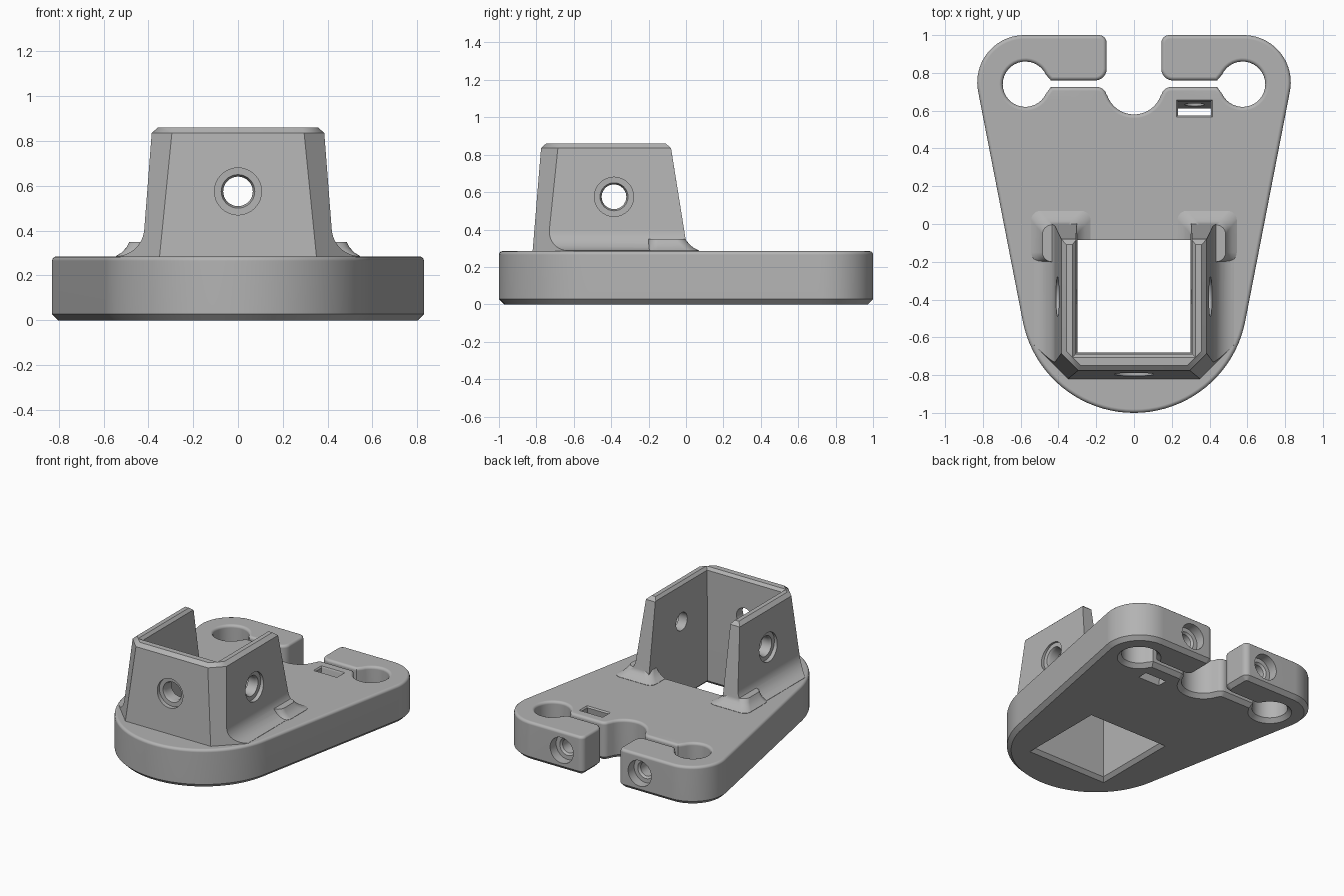
import bpy, bmesh, math
from mathutils import Matrix, Vector

if "Cube" in bpy.data.objects:
    bpy.data.objects.remove(bpy.data.objects["Cube"])

grey = bpy.data.materials.new("matte grey")
grey.use_nodes = True
grey.diffuse_color = (0.45, 0.45, 0.45, 1)
grey.node_tree.nodes["Principled BSDF"].inputs["Base Color"].default_value = (0.45, 0.45, 0.45, 1)


def finish(name, bm):
    bmesh.ops.recalc_face_normals(bm, faces=bm.faces[:])
    mesh = bpy.data.meshes.new(name)
    bm.to_mesh(mesh)
    bm.free()
    mesh.materials.append(grey)
    obj = bpy.data.objects.new(name, mesh)
    bpy.context.collection.objects.link(obj)
    return obj


def loft(sections):
    """Skin a stack of equal-length 3D loops and cap both ends."""
    bm = bmesh.new()
    rings = [[bm.verts.new(p) for p in s] for s in sections]
    n = len(rings[0])
    for a, b in zip(rings, rings[1:]):
        for i in range(n):
            j = (i + 1) % n
            bm.faces.new((a[i], a[j], b[j], b[i]))
    bm.faces.new(rings[0][::-1])
    bm.faces.new(rings[-1])
    bmesh.ops.recalc_face_normals(bm, faces=bm.faces[:])
    return bm


def arc(cx, cy, r, a0, a1, n):
    angles = [math.radians(a0 + (a1 - a0) * i / n) for i in range(n + 1)]
    return [(cx + r * math.cos(a), cy + r * math.sin(a)) for a in angles]


def rect(x0, x1, y0, y1, z):
    return [(x0, y0, z), (x1, y0, z), (x1, y1, z), (x0, y1, z)]


def round_rect(x0, x1, y0, y1, r, z):
    pts = (arc(x1 - r, y1 - r, r, 0, 90, 6) + arc(x0 + r, y1 - r, r, 90, 180, 6)
           + arc(x0 + r, y0 + r, r, 180, 270, 6) + arc(x1 - r, y0 + r, r, 270, 360, 6))
    return [(x, y, z) for x, y in pts]


def boolean(target, tool, operation):
    mod = target.modifiers.new("join", "BOOLEAN")
    mod.operation = operation
    mod.solver = "EXACT"
    mod.object = tool
    bpy.context.view_layer.objects.active = target
    bpy.ops.object.modifier_apply(modifier=mod.name)
    bpy.data.objects.remove(tool)


def bore(target, steps, origin, direction):
    """Cut a stepped round hole; steps are (radius, depth) along direction."""
    bm = loft([[(x, y, d) for x, y in arc(0, 0, r, 0, 348.75, 31)] for r, d in steps])
    turn = Vector((0, 0, 1)).rotation_difference(Vector(direction)).to_matrix().to_4x4()
    bm.transform(Matrix.Translation(origin) @ turn)
    boolean(target, finish("bore_cutter", bm), "DIFFERENCE")


def mirrored(half):
    """Close a half outline whose first and last points lie on the centre line."""
    return half + [(-x, y) for x, y in half[-2:0:-1]]


# Base plate: tapered outline with clamp holes, slits and a centre notch
half = [(0, -1)] + arc(0, -0.4, 0.6, -90, -11, 20)[1:]
half += arc(0.58, 0.75, 0.25, -11, 90, 20)
half += arc(0.185, 0.96, 0.04, 90, 180, 6)
half += arc(0.205, 0.82, 0.06, 180, 270, 6)
half += [(0.44, 0.76)] + arc(0.575, 0.74, 0.12, 155, -155, 30) + [(0.44, 0.725)]
half += arc(0.195, 0.675, 0.05, 90, 165, 6)
half += arc(0, 0.73, 0.15, -20, -90, 10)[:-1] + [(0, 0.58)]
outline = mirrored(half)
top = 0.285
bm = loft([[(x, y, z) for x, y in outline] for z in (0, top)])
for z, width, segments in ((0, 0.028, 1), (top, 0.02, 3)):
    rim = [e for e in bm.edges if all(abs(v.co.z - z) < 1e-5 for v in e.verts)]
    bmesh.ops.bevel(bm, geom=rim, offset=width, segments=segments, profile=0.5,
                    affect="EDGES", clamp_overlap=False)
bracket = finish("mounting_bracket", bm)

# Socket tower: flared profile trimmed by sloping front, back and corner planes
half = [(0, 0.2), (0.53, 0.2)] + arc(0.545, 0.413, 0.127, 263, 185, 10)
half += [(0.383, 0.86), (0, 0.86)]
bm = loft([[(x, y, z) for x, z in mirrored(half)] for y in (-1, 0.3)])
planes = [((0, -0.82, top), (0, -0.55, 0.045)),
          ((0, 0, 0.335), (0, 0.5, 0.08)),
          ((0.35, -0.82, top), (0.55, -0.55, 0.1)),
          ((-0.35, -0.82, top), (-0.55, -0.55, 0.1))]
for point, normal in planes:
    geom = bm.verts[:] + bm.edges[:] + bm.faces[:]
    cut = bmesh.ops.bisect_plane(bm, geom=geom, dist=1e-6, plane_co=point,
                                 plane_no=Vector(normal).normalized(), clear_outer=True)
    edges = [e for e in cut["geom_cut"] if isinstance(e, bmesh.types.BMEdge)]
    bmesh.ops.edgeloop_fill(bm, edges=edges)
bmesh.ops.recalc_face_normals(bm, faces=bm.faces[:])
bmesh.ops.dissolve_limit(bm, angle_limit=0.005, verts=bm.verts[:], edges=bm.edges[:])
rim = [e for e in bm.edges if all(v.co.z > 0.859 for v in e.verts)]
bmesh.ops.bevel(bm, geom=rim, offset=0.025, segments=1, affect="EDGES", clamp_overlap=False)
tower = finish("socket_tower", bm)

# Open-backed socket inside the tower
cavity = loft([rect(-x, x, y, 0.6, z) for x, y, z in
               ((0.3, -0.68, 0.1), (0.308, -0.688, 0.84), (0.335, -0.715, 0.87))])
boolean(tower, finish("cavity_cutter", cavity), "DIFFERENCE")

# Side and front screw holes of the tower
hole = [(0.105, -0.1), (0.105, 0.025), (0.075, 0.026), (0.066, 0.045), (0.066, 0.25)]
bore(tower, hole, (0, -0.797, 0.575), (0, 1, 0))
for s in (-1, 1):
    bore(tower, hole, (s * 0.407, -0.385, 0.575), (-s, 0, 0))
boolean(bracket, tower, "UNION")

for s in (-1, 1):
    # Flared feet behind the wall ends
    foot = loft([round_rect(0.4 - w, 0.4 + w * 0.85, -0.2, y, 0.05, z) for w, y, z in
                 ((0.17, 0.07, 0.25), (0.17, 0.07, 0.287), (0.14, 0.04, 0.302),
                  (0.115, 0.015, 0.325), (0.1, -0.005, 0.35))])
    foot.transform(Matrix.Scale(s, 4, (1, 0, 0)))
    boolean(bracket, finish("wall_foot", foot), "UNION")

# Square opening through the plate, chamfered underneath
opening = loft([rect(-x, x, y0, y1, z) for x, y0, y1, z in
                ((0.335, -0.715, -0.05, -0.01), (0.3, -0.68, -0.085, 0.025),
                 (0.3, -0.68, -0.085, 0.1), (0.308, -0.688, -0.085, 0.84),
                 (0.335, -0.715, -0.085, 0.87))])
boolean(bracket, finish("opening_cutter", opening), "DIFFERENCE")

for s in (-1, 1):
    # Sloping nut slots
    slot = loft([rect(0.32 - w, 0.32 + w, y, y + d, z) for w, y, d, z in
                 ((0.088, 0.535, 0.075, -0.01), (0.088, 0.574, 0.075, 0.275),
                  (0.1, 0.562, 0.099, 0.29))])
    slot.transform(Matrix.Scale(s, 4, (1, 0, 0)))
    boolean(bracket, finish("slot_cutter", slot), "DIFFERENCE")
    # Clamp screw holes in the back lugs
    bore(bracket, [(0.095, -0.05), (0.095, 0.07), (0.065, 0.071), (0.052, 0.085), (0.052, 0.48)],
         (s * 0.32, 1, 0.145), (0, -1, 0))

# Smooth curves, crisp edges
bpy.ops.object.select_all(action="DESELECT")
bracket.select_set(True)
bpy.context.view_layer.objects.active = bracket
bpy.ops.object.shade_smooth_by_angle(angle=math.radians(31))
weighted = bracket.modifiers.new("weighted normals", "WEIGHTED_NORMAL")
weighted.keep_sharp = True
